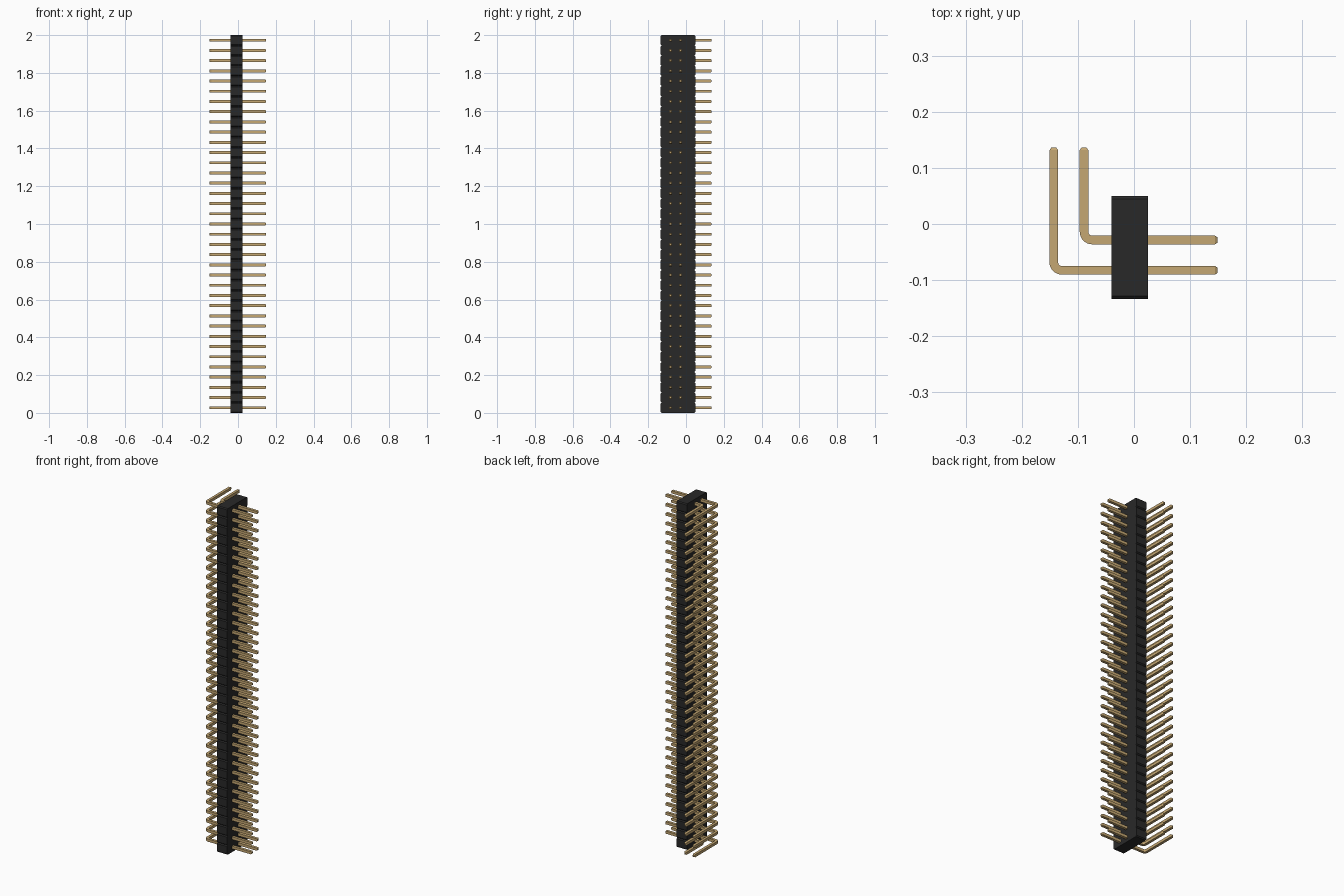
import bpy, bmesh
from math import sin, cos, pi
from mathutils import Vector

cube = bpy.data.objects.get("Cube")
if cube:
    bpy.data.objects.remove(cube, do_unlink=True)

COUNT = 37
PITCH = 2 / COUNT
HALF = 0.0077          # half the pin thickness
TIP = 0.0045           # length of the tapered pin tip


def material(name, colour):
    mat = bpy.data.materials.new(name)
    mat.use_nodes = True
    mat.diffuse_color = colour
    mat.node_tree.nodes["Principled BSDF"].inputs["Base Color"].default_value = colour
    return mat


black = material("black plastic", (0.022, 0.022, 0.022, 1))
gold = material("gold metal", (0.56, 0.39, 0.17, 1))


def make_object(name, bm, mat):
    bmesh.ops.recalc_face_normals(bm, faces=bm.faces)
    mesh = bpy.data.meshes.new(name)
    bm.to_mesh(mesh)
    bm.free()
    mesh.materials.append(mat)
    obj = bpy.data.objects.new(name, mesh)
    bpy.context.collection.objects.link(obj)
    return obj


# Housing: notched side profile, extruded across x
def make_housing(x0, x1, y0, y1):
    cut = PITCH / 10
    right, left = [], []
    for i in range(COUNT):
        low, high = i * PITCH, (i + 1) * PITCH
        for z, inset in ((low, cut), (low + cut, 0), (high - cut, 0), (high, cut)):
            if i and z == low:
                continue
            right.append((x0, y1 - inset, z))
            left.append((x0, y0 + inset, z))
    bm = bmesh.new()
    face = bm.faces.new([bm.verts.new(p) for p in right + left[::-1]])
    result = bmesh.ops.extrude_face_region(bm, geom=[face])
    moved = [v for v in result["geom"] if isinstance(v, bmesh.types.BMVert)]
    bmesh.ops.translate(bm, verts=moved, vec=(x1 - x0, 0, 0))
    return make_object("housing", bm, black)


# Bent pin: square section swept along an L path, tapered at both tips
def make_pin_row(name, bend_x, bend_y, end_x, end_y):
    radius = 0.0145
    stations = [(Vector((end_x, bend_y, 0)), Vector((0, 1, 0)), 0.6),
                (Vector((end_x - TIP, bend_y, 0)), Vector((0, 1, 0)), 1)]
    centre = Vector((bend_x + radius, bend_y + radius, 0))
    steps = 8
    for i in range(steps + 1):
        a = pi / 2 * i / steps
        inward = Vector((sin(a), cos(a), 0))
        stations.append((centre - inward * radius, inward, 1))
    stations += [(Vector((bend_x, end_y - TIP, 0)), Vector((1, 0, 0)), 1),
                 (Vector((bend_x, end_y, 0)), Vector((1, 0, 0)), 0.6)]
    up = Vector((0, 0, 1))
    bm = bmesh.new()
    rings = [[bm.verts.new(p + (side * s + up * t) * HALF * scale)
              for s, t in ((-1, -1), (1, -1), (1, 1), (-1, 1))]
             for p, side, scale in stations]
    for a, b in zip(rings, rings[1:]):
        for k in range(4):
            n = (k + 1) % 4
            bm.faces.new((a[k], a[n], b[n], b[k]))
    bm.faces.new(rings[0])
    bm.faces.new(rings[-1])
    obj = make_object(name, bm, gold)
    obj.location.z = PITCH / 2
    array = obj.modifiers.new("repeat", 'ARRAY')
    array.count = COUNT
    array.use_relative_offset = False
    array.use_constant_offset = True
    array.constant_offset_displace = (0, 0, PITCH)
    # Smooth the bend, keep square edges sharp
    bpy.ops.object.select_all(action='DESELECT')
    obj.select_set(True)
    bpy.context.view_layer.objects.active = obj
    bpy.ops.object.shade_smooth_by_angle(angle=pi / 9)
    return obj


make_housing(-0.04, 0.025, -0.134, 0.05)
make_pin_row("outer_pins", -0.143, -0.0825, 0.149, 0.136)
make_pin_row("inner_pins", -0.089, -0.0285, 0.149, 0.136)
